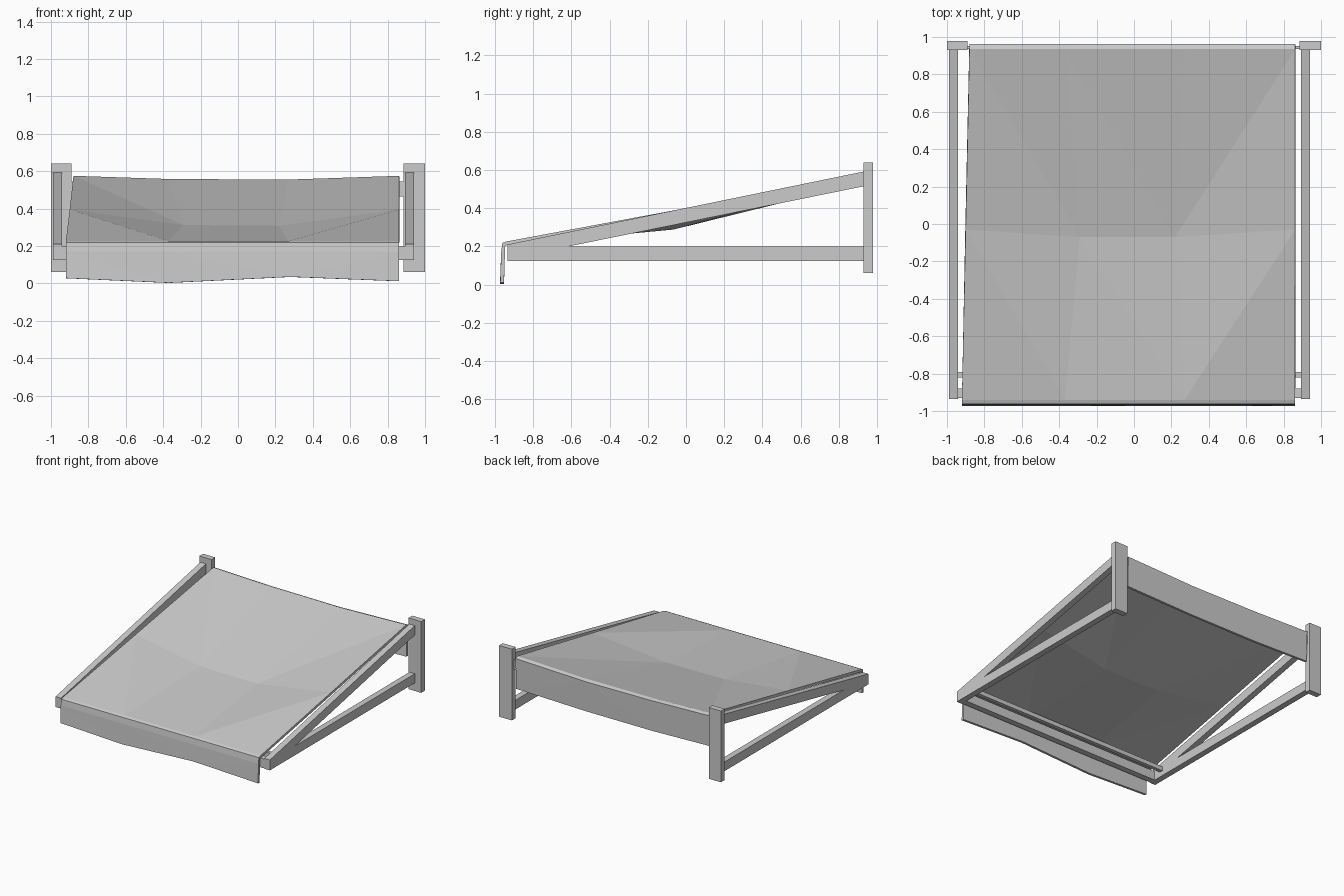
import bpy, bmesh

if "Cube" in bpy.data.objects:
    bpy.data.objects.remove(bpy.data.objects["Cube"])


def prism(name, x0, x1, profile):
    """Extrude a y/z outline along x."""
    bm = bmesh.new()
    a = [bm.verts.new((x0, y, z)) for y, z in profile]
    b = [bm.verts.new((x1, y, z)) for y, z in profile]
    bm.faces.new(a)
    bm.faces.new(b[::-1])
    n = len(a)
    for i in range(n):
        bm.faces.new((a[i], b[i], b[(i + 1) % n], a[(i + 1) % n]))
    return finish(name, bm)


def finish(name, bm):
    bmesh.ops.recalc_face_normals(bm, faces=bm.faces)
    me = bpy.data.meshes.new(name)
    bm.to_mesh(me)
    bm.free()
    ob = bpy.data.objects.new(name, me)
    bpy.context.collection.objects.link(ob)
    return ob


def box(name, x0, x1, y0, y1, z0, z1):
    return prism(name, x0, x1, [(y0, z0), (y1, z0), (y1, z1), (y0, z1)])


# Wall posts, level arms and sloping rails on each side
for side, post, arm in (("left", (-1.0, -0.89), (-0.99, -0.94)),
                        ("right", (0.885, 1.0), (0.893, 0.942))):
    box(side + "_wall_post", *post, 0.93, 0.978, 0.06, 0.64)
    box(side + "_level_arm", *arm, -0.935, 0.93, 0.125, 0.20)
    prism(side + "_sloping_rail", *arm,
          [(-0.935, 0.135), (0.93, 0.515), (0.93, 0.592), (-0.935, 0.21)])

# Cross bars
box("front_cross_bar", -0.94, 0.893, -0.93, -0.88, 0.125, 0.20)
box("inner_cross_bar", -0.94, 0.893, -0.82, -0.79, 0.165, 0.20)
box("back_cross_bar", -0.90, 0.89, 0.935, 0.952, 0.465, 0.545)

# Sagging canvas: rows run from the back flap over the roof to the front flap
# each row: y per row, four x positions, four heights
rows = [
    (0.955, (-0.88, -0.37, 0.23, 0.862), (0.315, 0.30, 0.30, 0.315)),
    (0.963, (-0.88, -0.37, 0.23, 0.862), (0.565, 0.55, 0.545, 0.565)),
    (0.935, (-0.88, -0.37, 0.27, 0.862), (0.575, 0.558, 0.555, 0.575)),
    (-0.03, (-0.90, -0.29, 0.22, 0.862), (0.395, 0.312, 0.308, 0.395)),
    (-0.94, (-0.92, -0.37, 0.27, 0.862), (0.226, 0.226, 0.226, 0.226)),
    (-0.962, (-0.92, -0.37, 0.28, 0.862), (0.218, 0.218, 0.218, 0.218)),
    (-0.968, (-0.92, -0.37, 0.28, 0.862), (0.17, 0.17, 0.17, 0.17)),
    (-0.973, (-0.92, -0.37, 0.28, 0.862), (0.028, 0.003, 0.035, 0.012)),
]
bm = bmesh.new()
grid = []
for r, (y, xs, zs) in enumerate(rows):
    dip = 0.04 if r == 3 else 0.0
    grid.append([bm.verts.new((x, y - (dip if c in (1, 2) else 0), z))
                 for c, (x, z) in enumerate(zip(xs, zs))])
for r in range(len(rows) - 1):
    for c in range(3):
        a, b = grid[r][c], grid[r][c + 1]
        d, e = grid[r + 1][c], grid[r + 1][c + 1]
        if c == 2:
            bm.faces.new((a, d, b))
            bm.faces.new((b, d, e))
        else:
            bm.faces.new((a, d, e))
            bm.faces.new((a, e, b))
canvas = finish("awning_canvas", bm)
# make sure the outside of the canvas points up, then thicken inward
if sum(p.normal.z * p.area for p in canvas.data.polygons) < 0:
    canvas.data.flip_normals()
thick = canvas.modifiers.new("thickness", "SOLIDIFY")
thick.thickness = 0.02
thick.offset = -1
